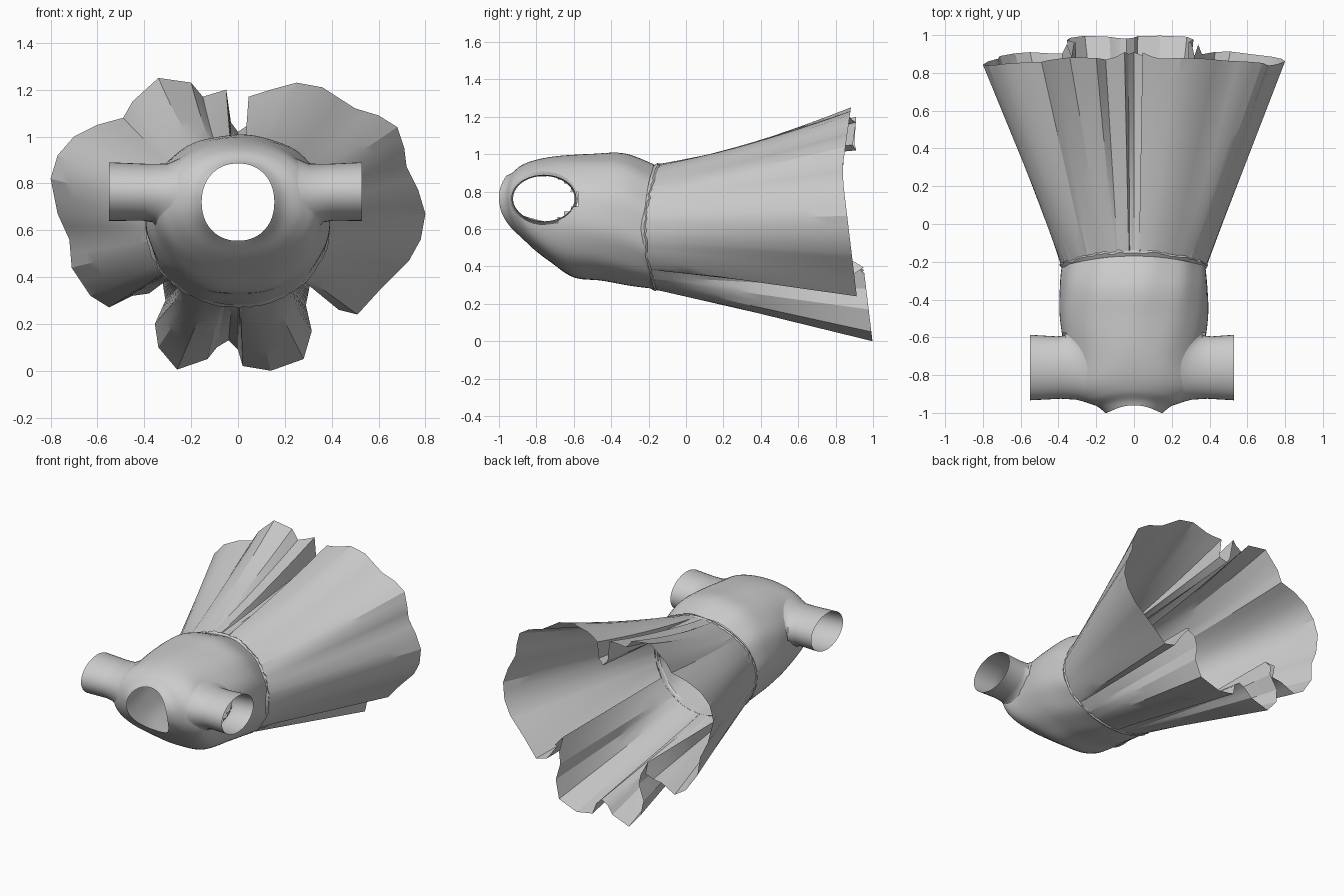
import bpy, bmesh, math, random
from mathutils import Vector
from mathutils.bvhtree import BVHTree

if "Cube" in bpy.data.objects:
    bpy.data.objects.remove(bpy.data.objects["Cube"])

random.seed(4)


def grid_mesh(rings):
    """Loft a list of closed rings into an open-ended tube."""
    bm = bmesh.new()
    rows = [[bm.verts.new(p) for p in r] for r in rings]
    n = len(rows[0])
    for a, b in zip(rows, rows[1:]):
        for i in range(n):
            j = (i + 1) % n
            bm.faces.new((a[i], a[j], b[j], b[i]))
    bmesh.ops.recalc_face_normals(bm, faces=bm.faces[:])
    return bm


def finish(bm, name, angle):
    me = bpy.data.meshes.new(name)
    bm.to_mesh(me)
    bm.free()
    ob = bpy.data.objects.new(name, me)
    bpy.context.collection.objects.link(ob)
    bpy.ops.object.select_all(action='DESELECT')
    ob.select_set(True)
    bpy.context.view_layer.objects.active = ob
    bpy.ops.object.shade_smooth_by_angle(angle=math.radians(angle))
    return ob


def catmull(keys, steps):
    """Smoothly interpolate a list of equal-length tuples."""
    out = []
    for i in range(len(keys) - 1):
        p = [keys[max(0, min(len(keys) - 1, i + k))] for k in (-1, 0, 1, 2)]
        for s in range(steps):
            t = s / steps
            out.append([0.5 * (2 * b + (c - a) * t + (2 * a - 5 * b + 4 * c - d) * t * t
                               + (3 * b - a - 3 * c + d) * t ** 3) for a, b, c, d in zip(*p)])
    out.append(list(keys[-1]))
    return out


# Bodice sections: y at side, y at top, y at bottom, half width, z bottom, z top
sections = [(-.995, -.96, -.88, .155, .555, .885), (-.96, -.93, -.855, .20, .53, .90),
            (-.93, -.88, -.80, .28, .48, .94), (-.87, -.80, -.72, .345, .42, .97),
            (-.72, -.68, -.60, .36, .34, .99), (-.5, -.5, -.45, .392, .322, 1.0),
            (-.33, -.33, -.3, .39, .297, 1.003), (-.22, -.17, -.15, .38, .28, .945)]
rings = []
for ym, yt, yb, w, zb, zt in catmull(sections, 6):
    ring = []
    for i in range(80):
        a = 2 * math.pi * i / 80
        c, s = math.cos(a), math.sin(a)
        y = ym + (yt - yb) / 2 * s + ((yt + yb) / 2 - ym) * s * s
        fold = 1 + .008 * math.sin(11 * a + 6 * y) * max(0, y + .9) * 1.5
        x = math.copysign(abs(c) ** .93, c) * w * fold
        z = (zb + zt) / 2 + math.copysign(abs(s) ** .93, s) * (zt - zb) / 2 * fold
        ring.append((x, y, z))
    rings.append(ring)
bm = grid_mesh(rings)
tree = BVHTree.FromBMesh(bm)

# Armholes
SY, SZ, RY, RZ = -.76, .765, .17, .125
holes = []
for f in bm.faces:
    m = f.calc_center_median()
    if abs(m.x) > .2 and ((m.y - SY) / RY) ** 2 + ((m.z - SZ) / RZ) ** 2 < 1.0:
        holes.append(f)
bmesh.ops.delete(bm, geom=holes, context='FACES')
finish(bm, "bodice", 40)

# Short sleeves, their inner edge lying on the bodice
for side, name, end in ((-1, "left_sleeve", .55), (1, "right_sleeve", .53)):
    base, mid, neck, tip = [], [], [], []
    for i in range(40):
        a = 2 * math.pi * i / 40
        dy, dz = RY * math.cos(a), RZ * math.sin(a)
        hit = tree.ray_cast(Vector((side, SY + dy * 1.07, SZ + dz * 1.14)), Vector((-side, 0, 0)))[0]
        bx = min(.36, max(.2, abs(hit.x))) if hit else .22
        base.append((side * bx, SY + dy * 1.07, SZ + dz * 1.14))
        mid.append((side * (bx * .6 + .38 * .4), SY + dy * 1.0, SZ - .006 + dz))
        neck.append((side * (bx * .2 + .42 * .8), SY + dy * .97, SZ - .003 + dz * .97))
        tip.append((side * end, SY + dy * 1.02, SZ + dz))
    finish(grid_mesh([base, mid, neck, tip]), name, 50)

# Hem outline (x, z) seen from the front: two upper panels, two lower panels, deep folds between
hem = [(.0, 1.02), (.045, 1.05), (.045, 1.17), (.14, 1.20), (.25, 1.23), (.36, 1.21), (.5, 1.12),
       (.6, 1.09), (.68, 1.04), (.71, .95), (.72, .87), (.77, .77), (.8, .67), (.78, .56), (.73, .47),
       (.68, .42), (.61, .35), (.51, .24), (.43, .26), (.36, .36), (.32, .43),
       (.29, .28), (.315, .17), (.28, .05), (.14, 0), (.02, .02), (0, .09), (-.04, .13),
       (-.09, .10), (-.13, .05), (-.26, .005), (-.34, .1), (-.355, .2), (-.31, .3), (-.33, .43),
       (-.38, .33), (-.45, .32), (-.55, .27), (-.63, .32), (-.71, .44), (-.72, .56), (-.77, .67),
       (-.8, .82), (-.77, .92), (-.7, 1.0), (-.6, 1.05), (-.49, 1.08), (-.45, 1.15), (-.34, 1.25),
       (-.2, 1.23), (-.15, 1.17), (-.05, 1.2), (-.03, 1.06)]
outline = []
for (x0, z0), (x1, z1) in zip(hem, hem[1:] + hem[:1]):
    outline += [(x0, z0), ((x0 + x1) / 2, (z0 + z1) / 2)]


def hem_y(x, z):
    low = z < .42 and abs(x) < .36
    top = max(0, z - .95)
    notch = .06 * max(0, 1 - abs(x) / .12) if z > .9 else 0
    return .84 + .12 * max(0, .85 - z) + (.055 if low else 0) + .14 * top + notch


# Pleated skirt flaring from the gathered waist
WZ, WA, WB = .612, .385, .335
lines = []
for k, (x, z) in enumerate(outline):
    a = math.atan2((z - WZ) / WB, x / WA)
    c, s = math.cos(a), math.sin(a)
    g = 1 + (.005 if k % 2 else -.005) + random.uniform(-.004, .004)
    wy = -.22 + .01 * s + .06 * s * s
    lines.append((Vector((WA * c * g, wy, WZ + WB * s * g)), Vector((x, hem_y(x, z), z))))
ROWS = 10
rings = []
for r in range(ROWS + 1):
    t = r / ROWS
    ring = []
    for w, h in lines:
        p = w.lerp(h, t)
        p.z -= .25 * max(0, h.z - .95) * t * (1 - t)
        ring.append(p)
    rings.append(ring)
finish(grid_mesh(rings), "skirt", 22)

# Gathered waist seam: a thin crinkled ridge
inner, crest, outer = [], [], []
for i in range(96):
    a = 2 * math.pi * i / 96
    c, s = math.cos(a), math.sin(a)
    y = -.22 + .01 * s + .06 * s * s
    j = random.uniform(-.01, .012)
    for ring, g, dy in ((inner, .985, -.02), (crest, 1.02 + j, j * .6), (outer, .985, .025)):
        ring.append((WA * c * g, y + dy, WZ + WB * s * g))
finish(grid_mesh([inner, crest, outer]), "waist_seam", 30)
